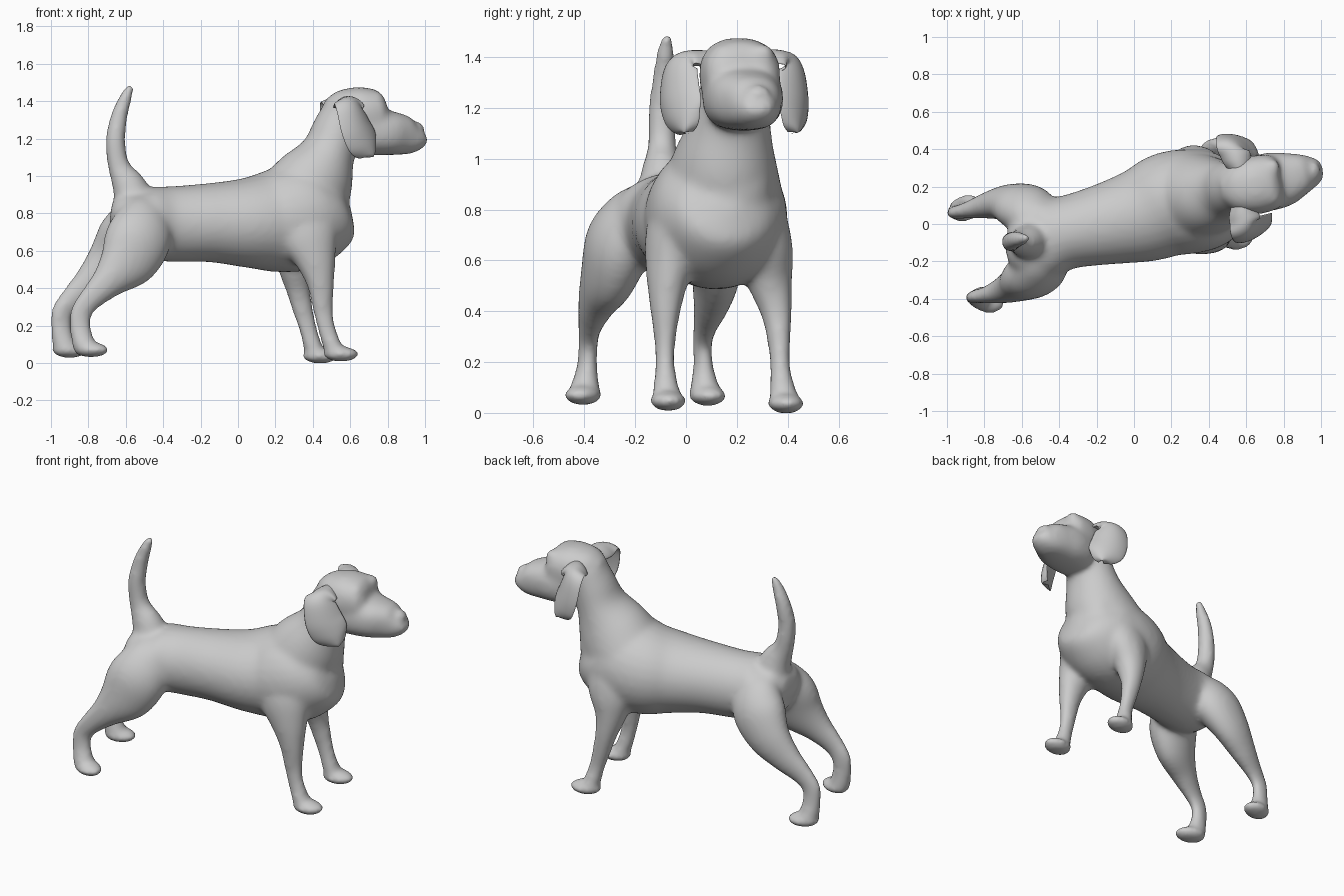
import bpy, bmesh, math
from mathutils import Vector, Matrix

SIDE = Vector((-0.22, 0.97, 0))      # the dog's left, body stands slightly diagonal
PAD = 0.007                          # makes up for the shrink of the smoothing


def spline(rows, steps=5):
    """Catmull-Rom interpolation of rows of numbers."""
    out = []
    n = len(rows)
    for i in range(n - 1):
        a, b, c, d = rows[max(i - 1, 0)], rows[i], rows[i + 1], rows[min(i + 2, n - 1)]
        for k in range(steps):
            t = k / steps
            out.append([0.5 * (2 * q + (r - p) * t + (2 * p - 5 * q + 4 * r - s) * t * t
                               + (3 * q - p - 3 * r + s) * t ** 3)
                        for p, q, r, s in zip(a, b, c, d)])
    out.append(list(rows[-1]))
    return out


def loft(bm, rows, side=SIDE, power=1.0, curl=0.0, pad=PAD, n=28):
    """Skin along stations (x, y, z, half width, half depth)."""
    rows = spline(rows)
    pts = [Vector(r[:3]) for r in rows]
    rings = []
    for i, r in enumerate(rows):
        tan = (pts[min(i + 1, len(pts) - 1)] - pts[max(i - 1, 0)]).normalized()
        s = (side - tan * side.dot(tan)).normalized()
        up = s.cross(tan)
        ring = []
        for k in range(n):
            c, q = math.cos(2 * math.pi * k / n), math.sin(2 * math.pi * k / n)
            c = math.copysign(abs(c) ** power, c)
            q = math.copysign(abs(q) ** power, q)
            ring.append(bm.verts.new(pts[i] + s * c * (max(r[3], .004) + pad)
                                     + up * (q * (max(r[4], .003) + pad) + curl * c * c)))
        rings.append(ring)
    for a, b in zip(rings, rings[1:]):
        for k in range(n):
            bm.faces.new((a[k], a[(k + 1) % n], b[(k + 1) % n], b[k]))
    bm.faces.new(rings[0][::-1])
    bm.faces.new(rings[-1])


def blob(bm, pos, size, yaw=0.0):
    m = Matrix.Translation(pos) @ Matrix.Rotation(yaw, 4, 'Z') @ Matrix.Diagonal((*size, 1))
    bmesh.ops.create_uvsphere(bm, u_segments=24, v_segments=16, radius=1, matrix=m)


def finish(bm, name):
    bmesh.ops.recalc_face_normals(bm, faces=bm.faces[:])
    me = bpy.data.meshes.new(name)
    bm.to_mesh(me)
    bm.free()
    me.shade_smooth()
    ob = bpy.data.objects.new(name, me)
    bpy.context.collection.objects.link(ob)
    return ob


bm = bmesh.new()

# torso
loft(bm, [(-.68, -.10, .80, .06, .05), (-.62, -.10, .79, .17, .125), (-.50, -.08, .75, .215, .185),
          (-.36, -.045, .743, .19, .195), (-.15, .0, .75, .213, .205), (.05, .05, .75, .25, .235),
          (.20, .108, .76, .274, .27), (.35, .125, .785, .268, .28), (.46, .145, .82, .235, .24),
          (.53, .162, .86, .16, .17), (.568, .17, .88, .06, .08)])
# chest and neck
blob(bm, (.46, .16, .89), (.138, .18, .23))
loft(bm, [(.33, .14, .85, .24, .24), (.42, .155, 1.0, .195, .203), (.483, .175, 1.13, .155, .138),
          (.525, .19, 1.25, .135, .12), (.56, .20, 1.35, .12, .10)])
# skull
loft(bm, [(.46, .18, 1.35, .05, .05), (.53, .19, 1.343, .12, .11), (.63, .205, 1.33, .148, .14),
          (.71, .22, 1.337, .146, .128), (.76, .23, 1.345, .132, .108), (.79, .235, 1.35, .09, .06)],
     power=.85)
# muzzle
loft(bm, [(.57, .205, 1.26, .09, .09), (.64, .21, 1.25, .14, .128), (.72, .225, 1.238, .148, .122),
          (.80, .24, 1.23, .14, .113), (.87, .26, 1.221, .115, .102), (.92, .272, 1.215, .094, .09),
          (.96, .28, 1.22, .072, .07), (.985, .284, 1.238, .045, .04)], power=.82)
# brows and nose tip
for y in (.15, .30):
    blob(bm, (.738, y, 1.41), (.046, .05, .042))
blob(bm, (.962, .283, 1.257), (.036, .05, .033))
# tail
loft(bm, [(-.55, -.09, .86, .10, .10), (-.585, -.095, .95, .075, .085), (-.628, -.095, 1.03, .052, .058),
          (-.648, -.095, 1.1, .048, .049), (-.655, -.095, 1.2, .046, .046), (-.635, -.085, 1.32, .04, .039),
          (-.60, -.08, 1.42, .03, .028), (-.568, -.075, 1.487, .013, .012)])
# hind legs
loft(bm, [(-.47, -.12, .84, .06, .09), (-.495, -.20, .77, .105, .14), (-.53, -.262, .67, .122, .172),
          (-.59, -.305, .55, .10, .155),
          (-.69, -.35, .44, .068, .09), (-.785, -.378, .345, .04, .06), (-.838, -.385, .27, .03, .055),
          (-.842, -.39, .18, .033, .052), (-.825, -.397, .10, .052, .055), (-.81, -.40, .06, .055, .05)])
loft(bm, [(-.50, -.02, .84, .06, .09), (-.54, .045, .77, .10, .135), (-.59, .09, .67, .115, .158),
          (-.675, .115, .55, .09, .13),
          (-.78, .10, .44, .065, .09), (-.885, .075, .345, .04, .06), (-.942, .065, .27, .03, .052),
          (-.945, .068, .18, .033, .05), (-.93, .073, .10, .052, .055), (-.915, .077, .06, .055, .05)])
# front legs
loft(bm, [(.33, -.01, .84, .09, .15), (.37, -.05, .70, .10, .16), (.415, -.07, .55, .08, .105),
          (.442, -.08, .42, .056, .068), (.455, -.083, .28, .035, .048), (.475, -.083, .18, .033, .042),
          (.505, -.078, .09, .047, .043), (.53, -.072, .05, .05, .037)])
loft(bm, [(.33, .27, .82, .10, .15), (.31, .31, .66, .10, .14), (.305, .33, .52, .083, .09),
          (.32, .355, .40, .057, .06), (.345, .365, .29, .04, .05), (.375, .37, .18, .033, .042),
          (.40, .38, .09, .047, .043), (.42, .39, .045, .05, .037)])
# paws
for pos, yaw in (((-.785, -.405, .07), -.3), ((-.90, .085, .067), .3),
                 ((.55, -.07, .047), .1), ((.44, .393, .037), .15)):
    blob(bm, pos, (.099, .073, .041), yaw)

body = finish(bm, "dog_body")
rm = body.modifiers.new("fuse", 'REMESH')
rm.mode = 'VOXEL'
rm.voxel_size = .014
rm.use_smooth_shade = True
sm = body.modifiers.new("soften", 'SMOOTH')
sm.factor = .5
sm.iterations = 20

# ears: thin curved flaps
ears = {
    "right_ear": ([(.575, .13, 1.40, .05, .02), (.585, .05, 1.405, .08, .022), (.60, -.01, 1.405, .085, .014),
                   (.62, -.045, 1.36, .095, .012), (.655, -.05, 1.26, .112, .012), (.69, -.033, 1.18, .108, .012),
                   (.715, -.012, 1.125, .065, .01), (.722, -.006, 1.103, .015, .004)],
                  Vector((.74, .67, 0)), .035),
    "left_ear": ([(.575, .27, 1.40, .05, .02), (.55, .34, 1.408, .075, .022), (.537, .405, 1.402, .085, .014),
                  (.54, .437, 1.355, .098, .012), (.563, .45, 1.26, .112, .012), (.595, .447, 1.18, .108, .012),
                  (.615, .44, 1.125, .065, .01), (.62, .438, 1.103, .015, .004)],
                 Vector((.88, -.47, 0)), -.035),
}
for name, (rows, side, curl) in ears.items():
    bm = bmesh.new()
    loft(bm, rows, side, curl=curl, pad=0)
    finish(bm, name)
